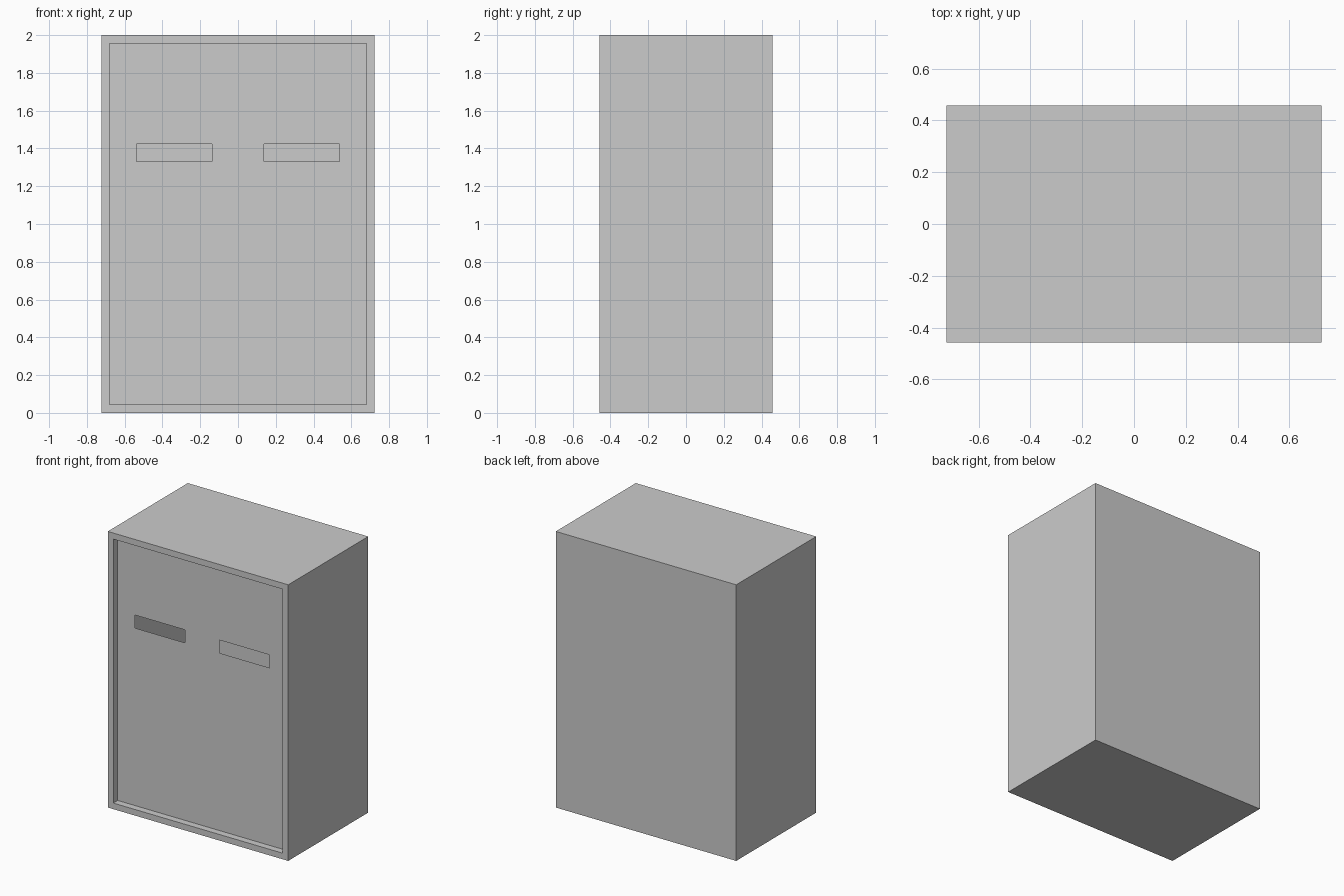
import bpy, bmesh
from mathutils import Vector

if "Cube" in bpy.data.objects:
    bpy.data.objects.remove(bpy.data.objects["Cube"])

W, D, H = 1.446, 0.916, 2.0
RIM, RECESS = 0.044, 0.05
SLOT_X, SLOT_Z = (0.138, 0.538), (1.33, 1.424)

bm = bmesh.new()

# Cabinet body
bmesh.ops.create_cube(bm, size=1)
for v in bm.verts:
    v.co = Vector((v.co.x * W, v.co.y * D, (v.co.z + 0.5) * H))

# Front rim and recessed panel
bm.normal_update()
front = min(bm.faces, key=lambda f: f.calc_center_median().y)
bmesh.ops.inset_region(bm, faces=[front], thickness=RIM, use_even_offset=True)
panel = bmesh.ops.extrude_discrete_faces(bm, faces=[front])["faces"][0]
bmesh.ops.translate(bm, verts=panel.verts[:], vec=(0, RECESS, 0))
panel_y = -D / 2 + RECESS


def panel_faces():
    return [f for f in bm.faces if all(abs(v.co.y - panel_y) < 1e-4 for v in f.verts)]


def cut(point, normal):
    faces = panel_faces()
    geom = faces + list({e for f in faces for e in f.edges}) + list({v for f in faces for v in f.verts})
    bmesh.ops.bisect_plane(bm, geom=geom, plane_co=point, plane_no=normal, dist=1e-5)


# Two open slots through the panel into the hollow body
for x in SLOT_X:
    for side in (-1, 1):
        cut((side * x, 0, 0), (1, 0, 0))
for z in SLOT_Z:
    cut((0, 0, z), (0, 0, 1))


def in_slot(face):
    c = face.calc_center_median()
    return SLOT_X[0] < abs(c.x) < SLOT_X[1] and SLOT_Z[0] < c.z < SLOT_Z[1]


bmesh.ops.delete(bm, geom=[f for f in panel_faces() if in_slot(f)], context='FACES')

mesh = bpy.data.meshes.new("cabinet")
bm.to_mesh(mesh)
bm.free()
bpy.context.collection.objects.link(bpy.data.objects.new("cabinet", mesh))
